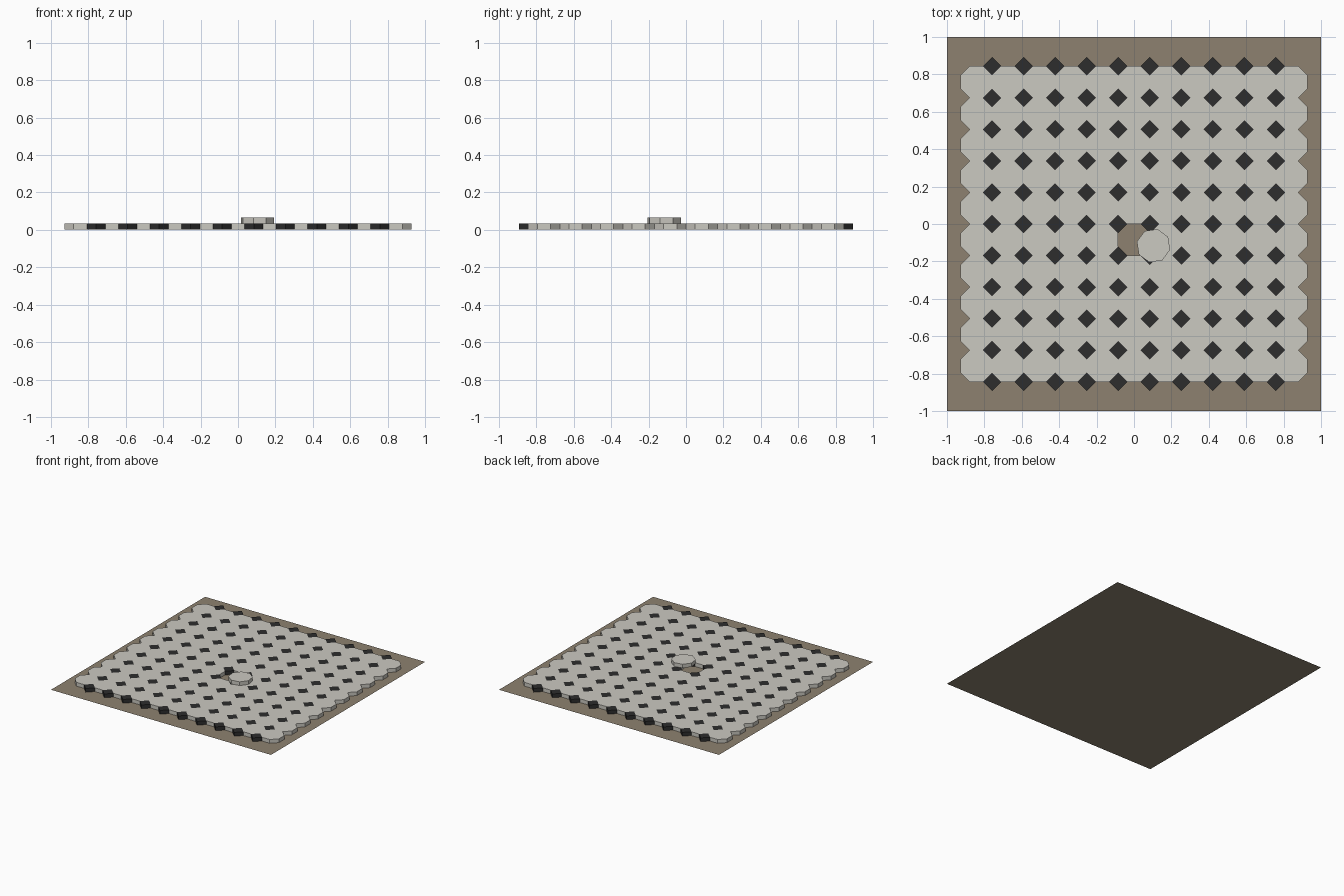
import bpy, bmesh, math
from mathutils import Matrix

if "Cube" in bpy.data.objects:
    bpy.data.objects.remove(bpy.data.objects["Cube"])

PITCH = 0.1687                       # tile spacing
COLS, ROWS = 11, 10                  # octagonal tiles
BOTTOM, THICK = 0.003, 0.031
OCT_R = PITCH / 2 / math.cos(math.pi / 8)      # octagon corner radius
INSET_R = PITCH / (2 + math.sqrt(2))           # half diagonal of small square
HOLE = (5, 4)                        # grid cell of the missing tile


def material(name, color):
    m = bpy.data.materials.new(name)
    m.diffuse_color = (*color, 1)
    m.use_nodes = True
    m.node_tree.nodes["Principled BSDF"].inputs["Base Color"].default_value = m.diffuse_color
    return m


def make(name, mat, build):
    bm = bmesh.new()
    build(bm)
    mesh = bpy.data.meshes.new(name)
    bm.to_mesh(mesh)
    bm.free()
    mesh.materials.append(mat)
    obj = bpy.data.objects.new(name, mesh)
    bpy.context.collection.objects.link(obj)
    return obj


def prism(bm, sides, radius, x, y, z, turn):
    """Flat-sided slab standing on height z."""
    place = Matrix.Translation((x, y, z + THICK / 2)) @ Matrix.Rotation(turn, 4, 'Z')
    bmesh.ops.create_cone(bm, cap_ends=True, segments=sides, radius1=radius,
                          radius2=radius, depth=THICK, matrix=place)


def centred(i, count):
    return (i - (count - 1) / 2) * PITCH


def octagons(bm):
    for i in range(COLS):
        for j in range(ROWS):
            if (i, j) != HOLE:
                prism(bm, 8, OCT_R, centred(i, COLS), centred(j, ROWS),
                      BOTTOM, math.pi / 8)


def squares(bm):
    for i in range(COLS - 1):
        for j in range(ROWS + 1):
            prism(bm, 4, INSET_R, centred(i, COLS - 1), centred(j, ROWS + 1),
                  BOTTOM, 0)


def loose(bm):
    prism(bm, 8, OCT_R, 0.104, -0.116, BOTTOM + THICK,
          math.pi / 8 + math.radians(8.5))


def bed(bm):
    bmesh.ops.create_grid(bm, x_segments=1, y_segments=1, size=1)


pale = material("pale stone", (0.60, 0.585, 0.535))
dark = material("dark stone", (0.026, 0.026, 0.026))
earth = material("brown mortar", (0.27, 0.222, 0.16))

make("mortar_bed", earth, bed)            # flat sheet under the floor
make("octagon_tiles", pale, octagons)     # main paving with one tile missing
make("square_insets", dark, squares)      # diamonds between the octagons
make("loose_tile", pale, loose)           # lifted tile beside the gap
